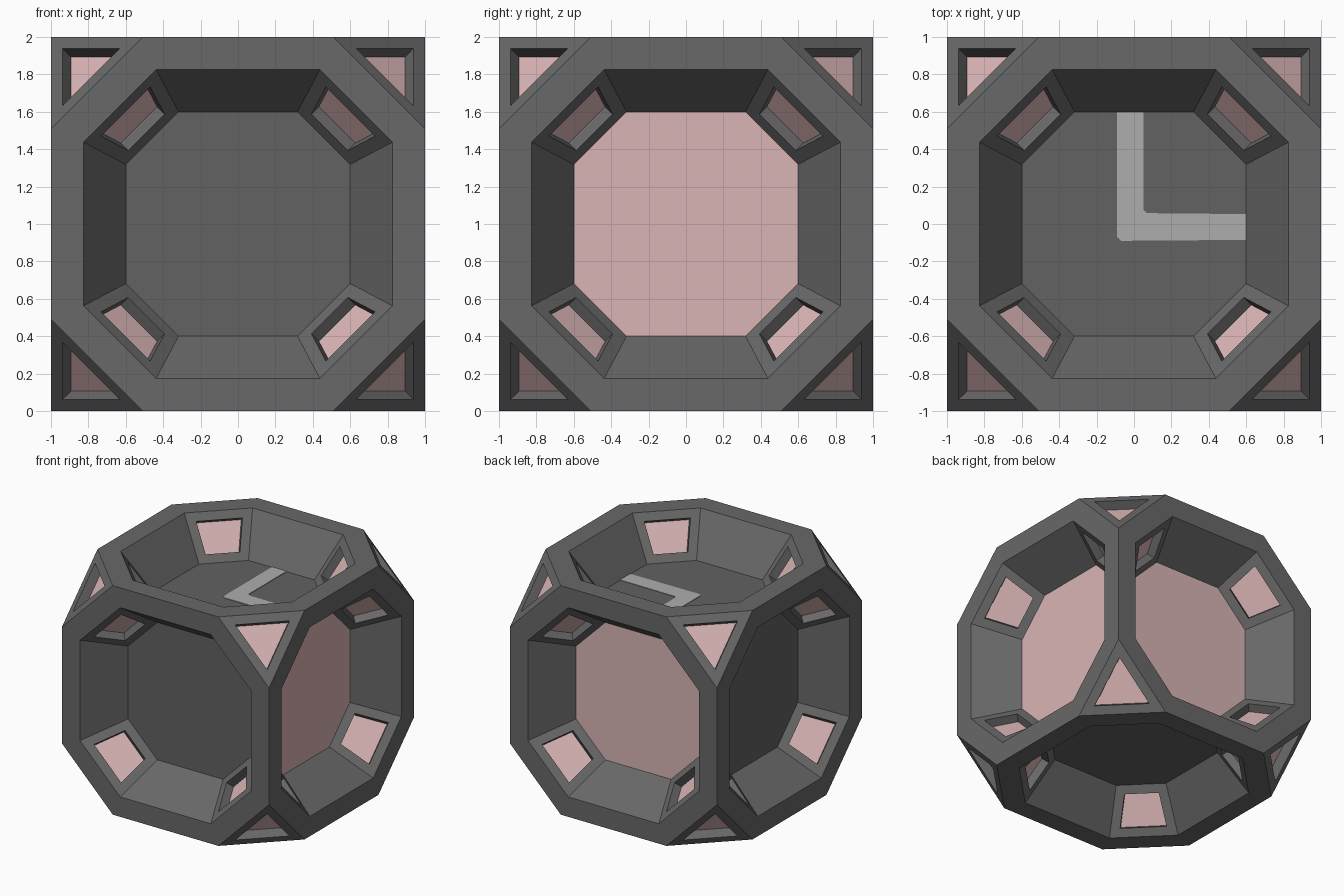
import bpy, bmesh
from mathutils import Vector

if "Cube" in bpy.data.objects:
    bpy.data.objects.remove(bpy.data.objects["Cube"])

CUT = 0.51      # where the corner cut meets a cube edge
FLOOR = 0.66    # distance of each recess floor from the centre


def material(name, rgb):
    m = bpy.data.materials.new(name)
    m.diffuse_color = (*rgb, 1)
    m.use_nodes = True
    m.node_tree.nodes["Principled BSDF"].inputs["Base Color"].default_value = m.diffuse_color
    return m


frame_grey = material("frame_grey", (0.138, 0.138, 0.138))
panel_grey = material("panel_grey", (0.122, 0.122, 0.122))
pink = material("pale_pink", (0.70, 0.46, 0.46))
light_grey = material("light_grey", (0.42, 0.42, 0.42))


def finish(bm, name, mats):
    me = bpy.data.meshes.new(name)
    bm.to_mesh(me)
    bm.free()
    ob = bpy.data.objects.new(name, me)
    ob.location.z = 1
    for m in mats:
        me.materials.append(m)
    bpy.context.collection.objects.link(ob)
    return ob


# Cube with cut corners
bm = bmesh.new()
for x in (-1, 1):
    for y in (-1, 1):
        for z in (-1, 1):
            for axis in range(3):
                p = Vector((x, y, z))
                p[axis] *= CUT
                bm.verts.new(p)
bmesh.ops.convex_hull(bm, input=bm.verts[:])
bmesh.ops.dissolve_limit(bm, angle_limit=0.02, verts=bm.verts[:], edges=bm.edges[:])
bmesh.ops.recalc_face_normals(bm, faces=bm.faces[:])
bm.normal_update()

# Octagonal recess with sloping walls on every side
sides = [f for f in bm.faces if len(f.verts) == 8]
bmesh.ops.inset_individual(bm, faces=sides, thickness=0.174, use_even_offset=True)
bm.normal_update()
floors = bmesh.ops.extrude_discrete_faces(bm, faces=sides)["faces"]
for f in floors:
    n = f.normal.copy()
    for v in f.verts:
        flat = v.co - n * v.co.dot(n)
        v.co = flat * (0.6 / 0.826) + n * FLOOR
bm.normal_update()

# Recess floors: pink on the right and back, grey elsewhere
for f in floors:
    f.material_index = 2 if f.normal.x > 0.5 or f.normal.y > 0.5 else 1

# Sunken pink windows in the corner cuts and the diagonal recess walls
slanted = [f for f in bm.faces if min(abs(c) for c in f.normal) > 0.2]
bmesh.ops.inset_individual(bm, faces=slanted, thickness=0.074, use_even_offset=True)
bm.normal_update()
windows = bmesh.ops.extrude_discrete_faces(bm, faces=slanted)["faces"]
for f in windows:
    f.material_index = 2
    depth = 0.08 if len(f.verts) == 3 else 0.07
    bmesh.ops.translate(bm, verts=f.verts[:], vec=-f.normal * depth)
bm.normal_update()
finish(bm, "cube_body", [frame_grey, panel_grey, pink])

# Angled light stripe on the top floor
outline = [(-0.09, 0.6), (-0.09, -0.07), (-0.07, -0.09), (0.6, -0.085),
           (0.6, 0.053), (0.07, 0.058), (0.05, 0.078), (0.05, 0.6)]
bm = bmesh.new()
face = bm.faces.new([bm.verts.new((x, y, FLOOR - 0.002)) for x, y in outline])
top = bmesh.ops.extrude_face_region(bm, geom=[face])["geom"]
bmesh.ops.translate(bm, vec=(0, 0, 0.007),
                    verts=[g for g in top if isinstance(g, bmesh.types.BMVert)])
bmesh.ops.recalc_face_normals(bm, faces=bm.faces[:])
finish(bm, "top_stripe", [light_grey])
